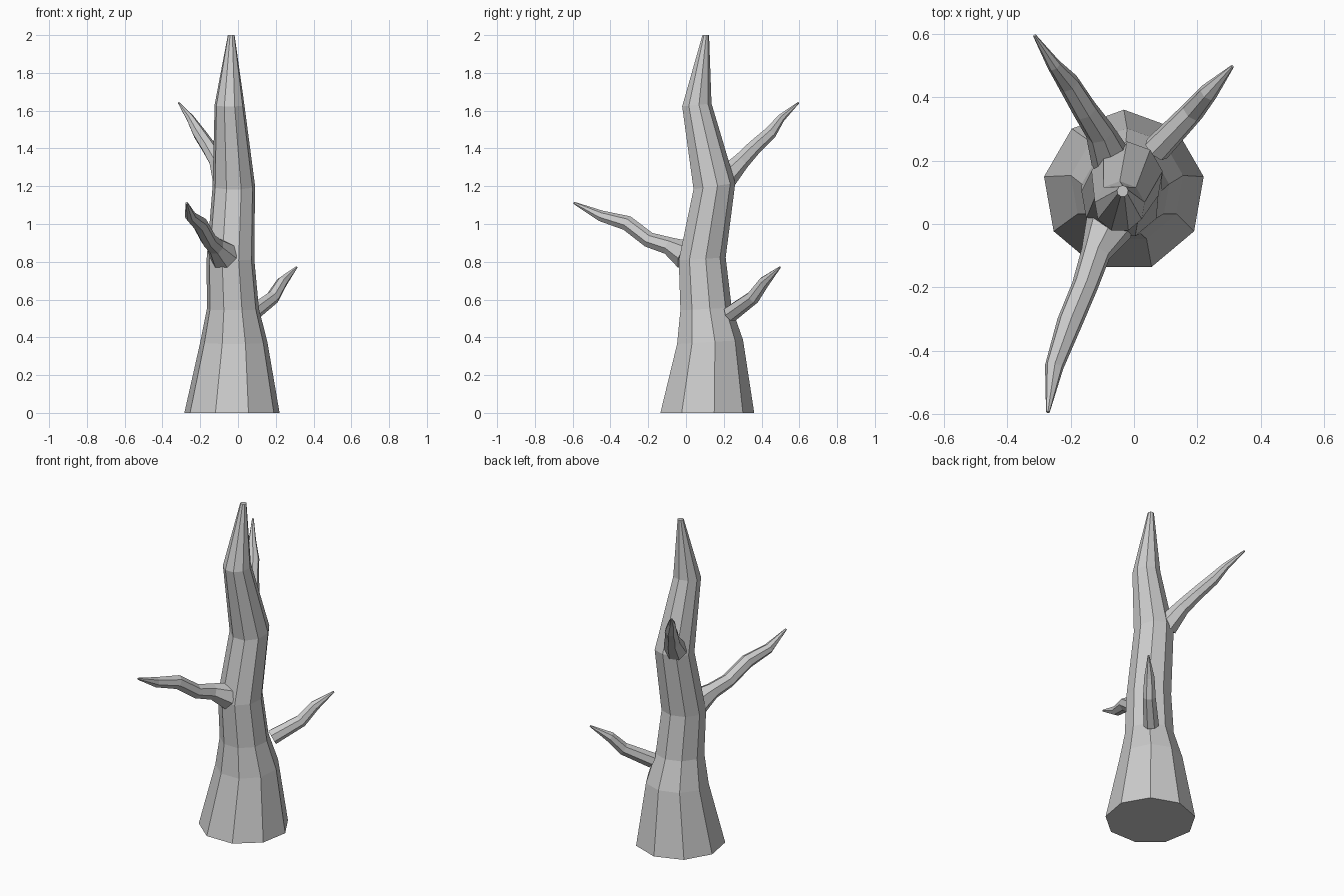
import bpy, bmesh, math
from mathutils import Vector

if "Cube" in bpy.data.objects:
    bpy.data.objects.remove(bpy.data.objects["Cube"])


def skin(name, rings):
    """Bridge a list of equal-length point rings and cap both ends."""
    bm = bmesh.new()
    loops = [[bm.verts.new(p) for p in r] for r in rings]
    n = len(loops[0])
    for a, b in zip(loops, loops[1:]):
        for i in range(n):
            j = (i + 1) % n
            bm.faces.new((a[i], a[j], b[j], b[i]))
    bm.faces.new(loops[0][::-1])
    bm.faces.new(loops[-1])
    bmesh.ops.recalc_face_normals(bm, faces=bm.faces)
    me = bpy.data.meshes.new(name)
    bm.to_mesh(me)
    bm.free()
    ob = bpy.data.objects.new(name, me)
    bpy.context.collection.objects.link(ob)
    return ob


# Trunk: nine-sided rings (x, y, z, radius, tilt along y)
trunk = [
    (-0.032, 0.105, 0.00, 0.256, 0.0),
    (-0.022, 0.122, 0.375, 0.180, 0.06),
    (-0.027, 0.102, 0.55, 0.140, 0.05),
    (-0.040, 0.082, 0.815, 0.128, 0.06),
    (-0.022, 0.147, 1.20, 0.114, 0.15),
    (-0.045, 0.055, 1.63, 0.080, 0.10),
    (-0.036, 0.104, 2.00, 0.018, 0.0),
]
rings = []
for x, y, z, r, tilt in trunk:
    ring = []
    for i in range(9):
        a = math.pi / 2 + i * math.tau / 9
        dy = r * math.sin(a)
        ring.append((x + r * math.cos(a), y + dy, z + tilt * dy))
    rings.append(ring)
skin("trunk", rings)


def branch(name, path, sides=7):
    """Tapered tube with rings square to the path (x, y, z, radius)."""
    pts = [Vector(p[:3]) for p in path]
    rings = []
    for k, p in enumerate(pts):
        t = (pts[min(k + 1, len(pts) - 1)] - pts[max(k - 1, 0)]).normalized()
        side = t.cross(Vector((0, 0, 1))).normalized()
        up = side.cross(t)
        r = path[k][3]
        rings.append([p + r * (math.cos(a) * up + math.sin(a) * side)
                      for a in (i * math.tau / sides for i in range(sides))])
    skin(name, rings)


# Branches
branch("lower_back_branch", [
    (0.07, 0.235, 0.525, 0.045), (0.185, 0.355, 0.612, 0.037),
    (0.235, 0.415, 0.695, 0.030), (0.311, 0.498, 0.772, 0.005)])
branch("upper_back_branch", [
    (-0.07, 0.20, 1.235, 0.066), (-0.108, 0.29, 1.33, 0.046),
    (-0.155, 0.36, 1.405, 0.040), (-0.207, 0.445, 1.482, 0.035),
    (-0.253, 0.502, 1.56, 0.022), (-0.314, 0.595, 1.642, 0.005)])
branch("front_branch", [
    (-0.075, 0.0, 0.835, 0.080), (-0.12, -0.09, 0.883, 0.048),
    (-0.155, -0.195, 0.915, 0.042), (-0.203, -0.31, 1.003, 0.041),
    (-0.252, -0.45, 1.042, 0.030), (-0.272, -0.594, 1.112, 0.006)])
